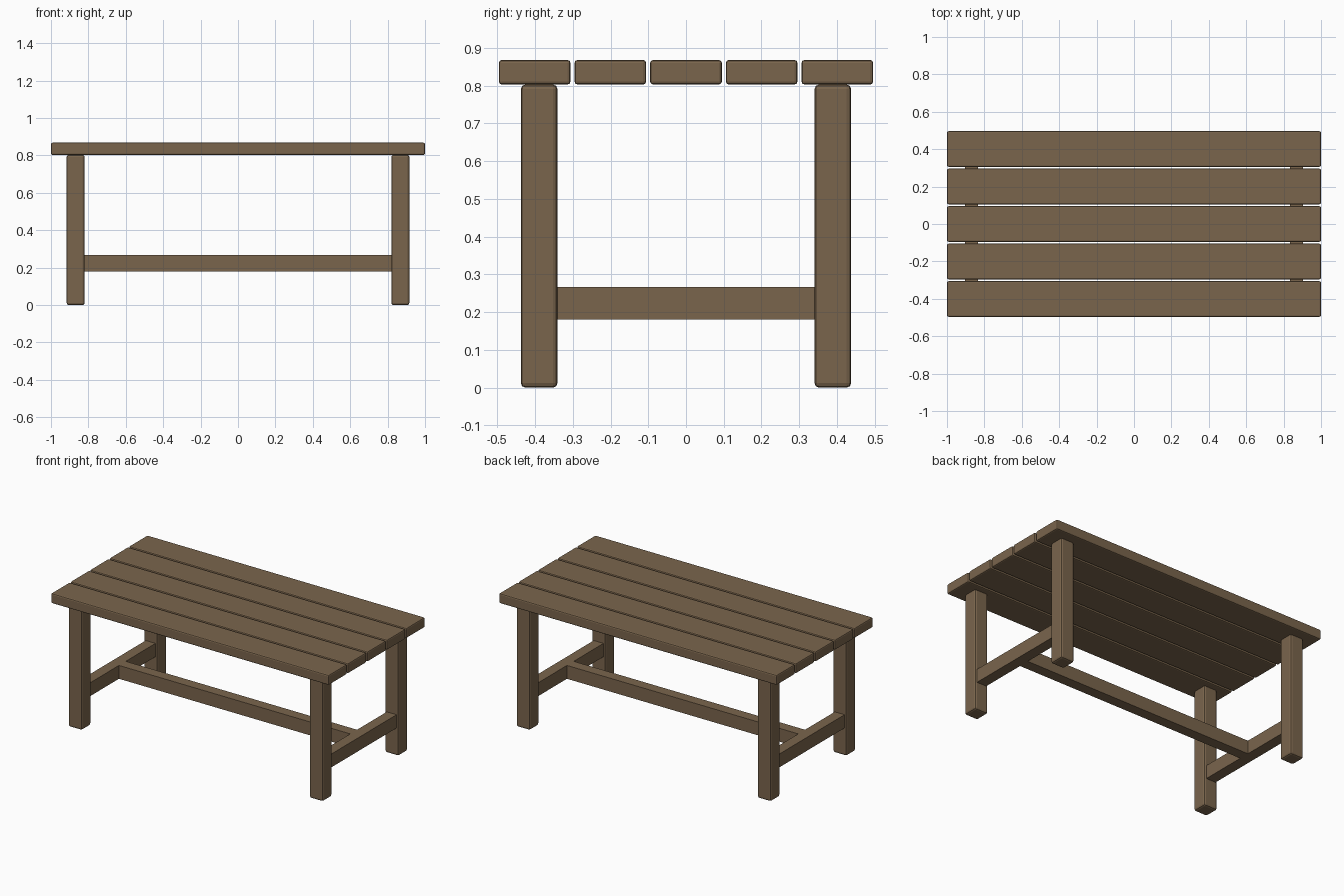
import bpy

if "Cube" in bpy.data.objects:
    bpy.data.objects.remove(bpy.data.objects["Cube"])

wood = bpy.data.materials.new("brown wood")
wood.diffuse_color = (0.195, 0.130, 0.073, 1.0)
wood.use_nodes = True
wood.node_tree.nodes["Principled BSDF"].inputs["Base Color"].default_value = wood.diffuse_color


def beam(name, centre, size, bevel=0.0, segments=1):
    """Wooden box with softened edges."""
    bpy.ops.mesh.primitive_cube_add(size=1, location=centre)
    ob = bpy.context.object
    ob.name = name
    ob.scale = size
    bpy.ops.object.transform_apply(location=False, rotation=False, scale=True)
    ob.data.materials.append(wood)
    if bevel:
        mod = ob.modifiers.new("soft edges", 'BEVEL')
        mod.width = bevel
        mod.segments = segments
    return ob


# Table top: five planks with narrow gaps
for i in range(5):
    beam(f"top_plank_{i + 1}", (0, (i - 2) * 0.2005, 0.8355), (2.0, 0.19, 0.065), 0.008, 2)

# Four legs
LEG_X, LEG_Y, LEG_W = 0.868, 0.389, 0.097
for sx, side in ((-1, "left"), (1, "right")):
    for sy, end in ((-1, "front"), (1, "back")):
        beam(f"{end}_{side}_leg", (sx * LEG_X, sy * LEG_Y, 0.4015),
             (LEG_W, LEG_W, 0.803), 0.012, 2)
    # Side stretcher between the front and back legs
    beam(f"{side}_stretcher", (sx * LEG_X, 0, 0.2235), (0.07, 0.70, 0.087))

# Long stretcher joining the two sides
beam("long_stretcher", (0, 0, 0.2235), (1.68, 0.07, 0.087))
